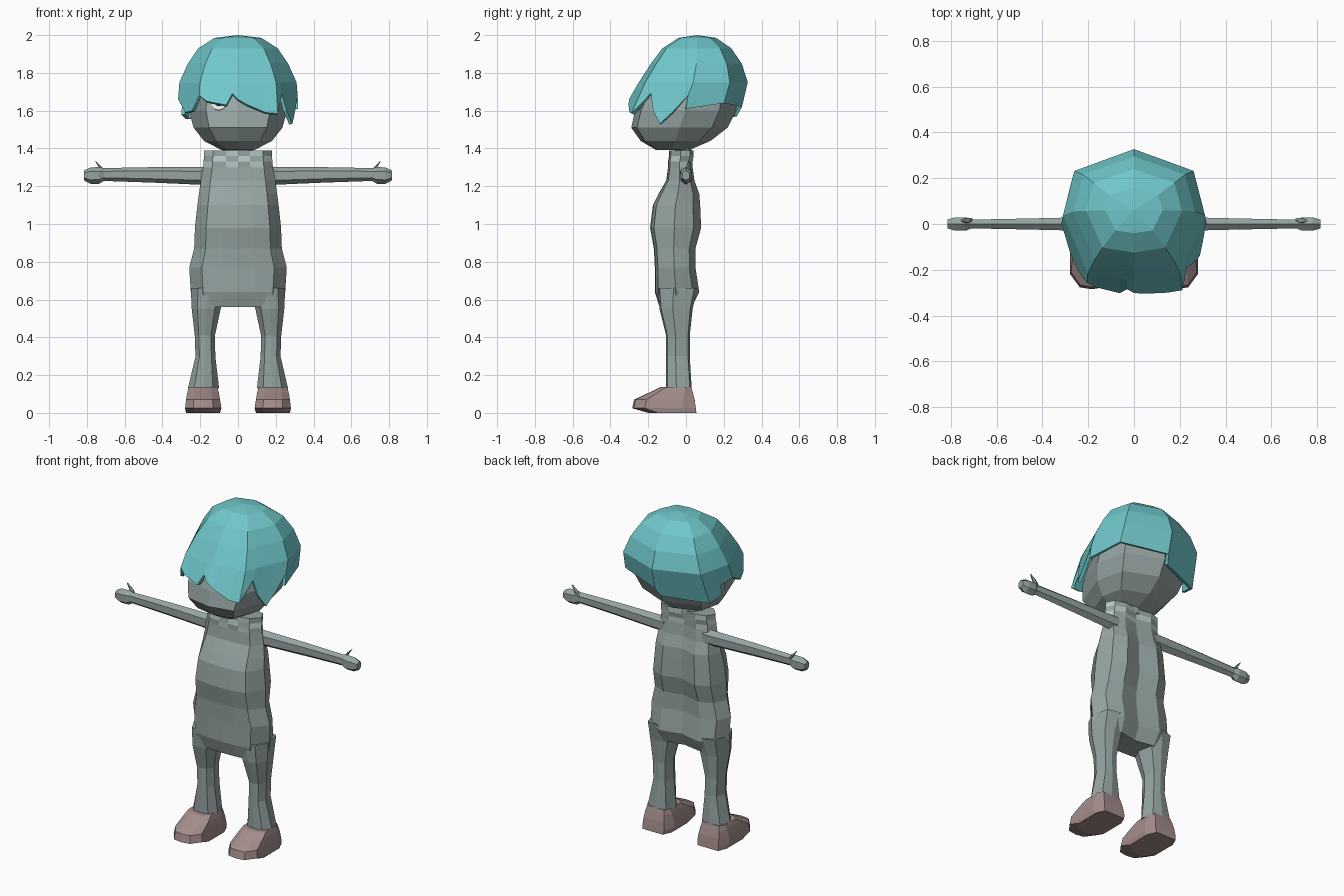
import bpy, bmesh, math
from mathutils import Vector

if "Cube" in bpy.data.objects:
    bpy.data.objects.remove(bpy.data.objects["Cube"], do_unlink=True)


def material(name, r, g, b):
    m = bpy.data.materials.new(name)
    m.use_nodes = True
    m.diffuse_color = (r, g, b, 1)
    node = m.node_tree.nodes["Principled BSDF"]
    node.inputs["Base Color"].default_value = (r, g, b, 1)
    node.inputs["Roughness"].default_value = 0.9
    return m


GREY = material("grey green", .30, .37, .36)
LIGHT = material("pale grey green", .46, .57, .57)
TEAL = material("teal hair", .16, .57, .59)
BROWN = material("dusty brown", .37, .27, .26)
WHITE = material("eye white", .85, .87, .87)
DARK = material("pupil dark", .03, .04, .04)


def mirrored(half):
    """Complete an outline given from the front, round the +x side, to the back."""
    return half + [(-u, v) for u, v in reversed(half) if u > 0]


SKULL = mirrored([(0, -1), (.65, -.88), (1, 0), (.84, .67), (0, 1)])
TRUNK = mirrored([(0, -1), (.35, -.97), (.74, -.85), (1, -.05), (.85, .7), (.5, 1), (0, .75)])
LEG = mirrored([(0, -1), (.6, -.9), (1, -.2), (.75, .85), (0, 1)])
SHOE = mirrored([(0, -1), (.55, -.95), (1, -.6), (1, .6), (.75, 1), (0, 1)])
HEX = [(math.cos(k * math.pi / 3), math.sin(k * math.pi / 3)) for k in range(6)]


def ring(outline, z, x0, x1, y0, y1):
    cx, cy, hx, hy = (x0 + x1) / 2, (y0 + y1) / 2, (x1 - x0) / 2, (y1 - y0) / 2
    return [Vector((cx + u * hx, cy + v * hy, z)) for u, v in outline]


def loft(name, rings, mats, cap=True, tip=None, rule=None):
    """Skin a list of rings; rule(row, column) picks the material slot."""
    bm = bmesh.new()
    rows = [[bm.verts.new(p) for p in r] for r in rings]
    n = len(rows[0])
    for j, (a, b) in enumerate(zip(rows, rows[1:])):
        for i in range(n):
            k = (i + 1) % n
            f = bm.faces.new((a[i], a[k], b[k], b[i]))
            f.material_index = rule(j, i) if rule else 0
    if tip:
        t = bm.verts.new(tip)
        for i in range(n):
            bm.faces.new((rows[-1][i], rows[-1][(i + 1) % n], t))
    if cap:
        bm.faces.new(rows[0][::-1])
        bm.faces.new(rows[-1])
        bmesh.ops.recalc_face_normals(bm, faces=bm.faces)
    me = bpy.data.meshes.new(name)
    bm.to_mesh(me)
    bm.free()
    for m in mats:
        me.materials.append(m)
    ob = bpy.data.objects.new(name, me)
    bpy.context.collection.objects.link(ob)
    return ob


# Trunk: height, half width, front, back
trunk = [(.56, .235, -.14, .03), (.64, .25, -.165, .07), (.77, .258, -.165, .05),
         (.87, .232, -.17, .05), (.98, .228, -.19, .08), (1.1, .215, -.175, .075),
         (1.16, .207, -.145, .07), (1.23, .197, -.105, .045), (1.3, .185, -.095, .035),
         (1.33, .182, -.095, .035), (1.36, .18, -.09, .04), (1.39, .18, -.09, .04)]
COLLAR = 8
loft("trunk", [ring(TRUNK, z, -w, w, f, b) for z, w, f, b in trunk], [GREY, LIGHT],
     rule=lambda j, i: int(j >= COLLAR and (i + j) % 2))
loft("neck", [ring(SKULL, z, -.08, .08, -.06, .03) for z in (1.36, 1.42)], [GREY])

# Head
head = [(1.393, .09, -.16, .02), (1.44, .18, -.24, .13), (1.51, .235, -.29, .22),
        (1.6, .26, -.27, .265), (1.7, .255, -.225, .275), (1.85, .2, -.13, .23),
        (1.94, .1, -.03, .13)]
loft("head", [ring(SKULL, z, -w, w, f, b) for z, w, f, b in head], [GREY])

# Hair: a faceted dome whose lower edge falls in locks
dome = [(1.5, .34, -.33, .24), (1.6, .322, -.325, .29), (1.69, .315, -.29, .318),
        (1.75, .31, -.25, .327), (1.85, .265, -.185, .295), (1.93, .21, -.125, .24),
        (1.985, .125, -.04, .16)]
# Position round the head (0 front, 2 left, 4 back, 6 right) and lock length
locks = [(0, 1.66), (.25, 1.63), (.7, 1.59), (1, 1.585), (1.25, 1.69), (1.42, 1.6),
         (1.6, 1.53), (1.8, 1.59), (2, 1.68), (2.06, 1.61), (3, 1.64), (4, 1.62),
         (4.06, 1.57), (5, 1.555), (5.5, 1.58), (5.55, 1.64), (6, 1.66), (6.4, 1.59),
         (6.7, 1.6), (7, 1.68), (7.2, 1.65), (7.7, 1.63), (7.85, 1.69)]


def dome_point(t, z):
    lo = max(k for k in range(len(dome) - 1) if dome[k][0] <= z)
    a, b = dome[lo], dome[lo + 1]
    s = (z - a[0]) / (b[0] - a[0])
    w, f, k = (p + (q - p) * s for p, q in zip(a[1:], b[1:]))
    r = ring(SKULL, z, -w, w, f, k)
    i = int(t)
    return r[i].lerp(r[(i + 1) % len(r)], t - i)


rows = [[dome_point(t, z) for t, z in locks]]
rows += [[dome_point(t, lv[0]) for t, _ in locks] for lv in dome[3:]]
hair = loft("hair", rows, [TEAL], cap=False, tip=(0, .06, 2.0))
thick = hair.modifiers.new("thickness", "SOLIDIFY")
thick.thickness = .018
thick.offset = -1

leg = [(.13, .1, .265, -.105, .03), (.3, .12, .225, -.105, .02), (.41, .122, .229, -.105, .02),
       (.55, .092, .245, -.14, .035), (.66, .06, .25, -.15, .06)]
shoe = [(0, .095, .275, -.2, .055), (.025, .088, .28, -.285, .052), (.07, .095, .275, -.275, .046),
        (.11, .102, .268, -.19, .036), (.137, .11, .26, -.135, .028)]
# Arm and hand: distance out, middle height, half depth, half height
arm = [(.13, 1.255, .036, .048), (.2, 1.255, .035, .047), (.45, 1.26, .028, .041),
       (.71, 1.262, .022, .034), (.735, 1.257, .034, .044), (.78, 1.256, .034, .044),
       (.815, 1.257, .022, .026)]

for side, s in (("left", 1), ("right", -1)):
    def limb(sections, outline):
        return [ring(outline, z, *sorted((s * a, s * b)), f, k) for z, a, b, f, k in sections]

    loft(side + "_leg", limb(leg, LEG), [GREY])
    loft(side + "_shoe", limb(shoe, SHOE), [BROWN])
    loft(side + "_arm", [[Vector((s * x, v * d, z + u * h)) for u, v in HEX]
                         for x, z, d, h in arm], [GREY])
    loft(side + "_thumb", [[Vector((s * x + u * r, .015 + v * r, z + u * r * s * .5)) for u, v in HEX]
                           for x, z, r in ((.715, 1.28, .014), (.73, 1.305, .013), (.753, 1.332, .005))],
         [GREY])

    # Eyes: thin plates lying on the face
    n = Vector((s * .19, -1, .43)).normalized()
    for part, size, lift, mat in (("eye", .042, .002, WHITE), ("pupil", .02, .005, DARK)):
        bpy.ops.mesh.primitive_cylinder_add(vertices=10, radius=size, depth=.006,
                                            location=Vector((s * .1, -.235, 1.64)) + n * lift,
                                            rotation=n.to_track_quat('Z', 'Y').to_euler())
        plate = bpy.context.object
        plate.name = side + "_" + part
        plate.data.materials.append(mat)
